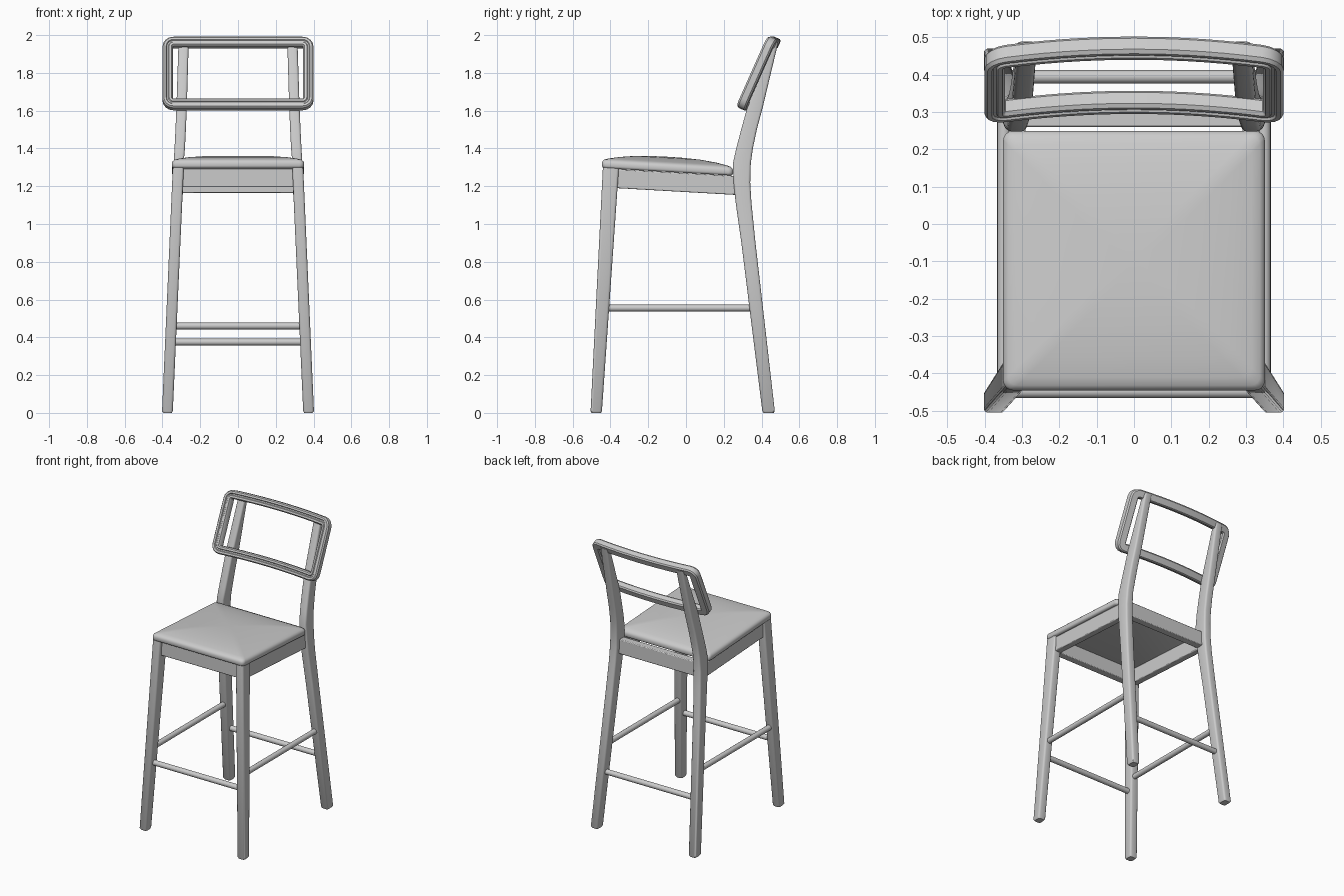
import bpy, bmesh, math
from mathutils import Vector

if "Cube" in bpy.data.objects:
    bpy.data.objects.remove(bpy.data.objects["Cube"], do_unlink=True)

GREY = (0.6, 0.6, 0.6, 1.0)
paint = bpy.data.materials.new("light_grey")
paint.use_nodes = True
paint.diffuse_color = GREY
paint.node_tree.nodes["Principled BSDF"].inputs["Base Color"].default_value = GREY


def finish(obj, name, angle=40):
    obj.name = name
    obj.data.materials.clear()
    obj.data.materials.append(paint)
    bpy.ops.object.select_all(action="DESELECT")
    obj.select_set(True)
    bpy.context.view_layer.objects.active = obj
    bpy.ops.object.shade_smooth_by_angle(angle=math.radians(angle))
    return obj


def loft(name, rings, closed=False, angle=40):
    """Skin a list of equal point rings; cap the ends unless closed."""
    bm = bmesh.new()
    loops = [[bm.verts.new(p) for p in ring] for ring in rings]
    pairs = list(zip(loops, loops[1:]))
    if closed:
        pairs.append((loops[-1], loops[0]))
    else:
        bm.faces.new(loops[0])
        bm.faces.new(loops[-1])
    for a, b in pairs:
        for i in range(len(a)):
            j = (i + 1) % len(a)
            bm.faces.new((a[i], a[j], b[j], b[i]))
    bmesh.ops.recalc_face_normals(bm, faces=bm.faces)
    mesh = bpy.data.meshes.new(name)
    bm.to_mesh(mesh)
    bm.free()
    obj = bpy.data.objects.new(name, mesh)
    bpy.context.collection.objects.link(obj)
    return finish(obj, name, angle)


def rounded_rect(hx, hy, r, steps=3):
    """Counter-clockwise outline of a rectangle with round corners."""
    pts = []
    for k, (sx, sy) in enumerate(((1, 1), (-1, 1), (-1, -1), (1, -1))):
        for i in range(steps + 1):
            a = math.pi / 2 * (k + i / steps)
            pts.append((sx * (hx - r) + r * math.cos(a), sy * (hy - r) + r * math.sin(a)))
    return pts


def leg(name, side, stations):
    """Stations hold z, inner x, outer x, front y, back y."""
    rings = []
    for z, x0, x1, y0, y1 in stations:
        outline = rounded_rect((x1 - x0) / 2, (y1 - y0) / 2, 0.012)
        rings.append([(side * ((x0 + x1) / 2 + u), (y0 + y1) / 2 + v, z) for u, v in outline])
    loft(name, rings)


def rod(name, start, end, radius=0.018):
    a, b = Vector(start), Vector(end)
    bpy.ops.mesh.primitive_cylinder_add(vertices=16, radius=radius, depth=(b - a).length,
                                        location=(a + b) / 2)
    obj = bpy.context.object
    obj.rotation_euler = (b - a).to_track_quat("Z", "Y").to_euler()
    finish(obj, name)


def rail(name, location, size, tilt=0.0):
    bpy.ops.mesh.primitive_cube_add(size=1, location=location, rotation=(tilt, 0, 0))
    obj = bpy.context.object
    obj.scale = size
    bpy.ops.object.transform_apply(location=False, rotation=False, scale=True)
    bevel = obj.modifiers.new("soft_edges", "BEVEL")
    bevel.width = 0.005
    bevel.segments = 2
    finish(obj, name)


SLOPE = -0.057  # seat falls toward the back

# Legs, side rails and side footrests
for side, label in ((1, "left"), (-1, "right")):
    leg("front_leg_" + label, side, [
        (0, 0.35, 0.395, -0.5, -0.45),
        (0.01, 0.345, 0.402, -0.505, -0.445),
        (1.3, 0.287, 0.345, -0.44, -0.355)])
    leg("back_leg_" + label, side, [
        (0, 0.35, 0.395, 0.41, 0.465),
        (0.01, 0.345, 0.402, 0.404, 0.47),
        (0.9, 0.305, 0.362, 0.293, 0.368),
        (1.12, 0.295, 0.351, 0.262, 0.346),
        (1.22, 0.291, 0.347, 0.252, 0.34),
        (1.32, 0.288, 0.341, 0.248, 0.343),
        (1.4, 0.281, 0.336, 0.266, 0.354),
        (1.5, 0.276, 0.331, 0.292, 0.375),
        (1.62, 0.271, 0.326, 0.325, 0.407),
        (1.96, 0.261, 0.315, 0.45, 0.488)])
    rail("side_rail_" + label, (side * 0.313, -0.05, 1.222), (0.045, 0.64, 0.1), math.atan(SLOPE))
    rod("side_footrest_" + label, (side * 0.348, -0.43, 0.555), (side * 0.348, 0.36, 0.555))

# Front and back rails and footrests
rail("front_rail", (0, -0.393, 1.245), (0.62, 0.05, 0.1))
rail("back_rail", (0, 0.285, 1.215), (0.62, 0.05, 0.1))
rod("front_footrest", (-0.35, -0.448, 0.46), (0.35, -0.448, 0.46))
rod("back_footrest", (-0.36, 0.394, 0.375), (0.36, 0.394, 0.375))

# Cushioned seat: inset and height of each ring over a sloping base
rings = []
for inset, h in ((0.012, 0), (0.003, 0.004), (0, 0.012), (0, 0.028), (0.004, 0.038), (0.013, 0.046),
                 (0.035, 0.053), (0.09, 0.064), (0.17, 0.074), (0.26, 0.079), (0.33, 0.08)):
    hx, hy = 0.35 - inset, 0.347 - inset
    outline = rounded_rect(hx, hy, min(0.025, hy * 0.4), 4)
    rings.append([(u, v - 0.098, 1.276 + SLOPE * v + h) for u, v in outline])
loft("seat", rings, angle=60)

# Backrest frame: grooved section swept round a bowed, leaning rectangle
HALF_W, HALF_H, CORNER = 0.3725, 0.1785, 0.03
half = [(0, 0.019), (0.004, 0.019), (0.008, 0.025), (0.02, 0.025), (0.0275, 0.015),
        (0.0275, -0.017), (0.02, -0.025)]
section = half + [(-o, d) for o, d in reversed(half[1:])]
up = Vector((0, 0.406, 0.914))
front = Vector((0, -0.914, 0.406))
centre = Vector((0, 0.368, 1.797))

path = []  # u, v and outward angle
for k, (sx, sy) in enumerate(((1, 1), (-1, 1), (-1, -1), (1, -1))):
    cu, cv = sx * (HALF_W - CORNER), sy * (HALF_H - CORNER)
    for i in range(5):
        a = math.pi / 2 * (k + i / 4)
        path.append((cu + CORNER * math.cos(a), cv + CORNER * math.sin(a), a))
    if k % 2 == 0:
        u, v, a = path[-1]
        path += [(u * (1 - i / 7), v, a) for i in range(1, 14)]

rings = []
for u, v, a in path:
    ring = []
    for o, d in section:
        pu, pv = u + o * math.cos(a), v + o * math.sin(a)
        bow = 0.03 * (1 - (pu / 0.4) ** 2)
        ring.append(centre + Vector((pu, bow, 0)) + up * pv + front * d)
    rings.append(ring)
loft("backrest_frame", rings, closed=True, angle=35)
